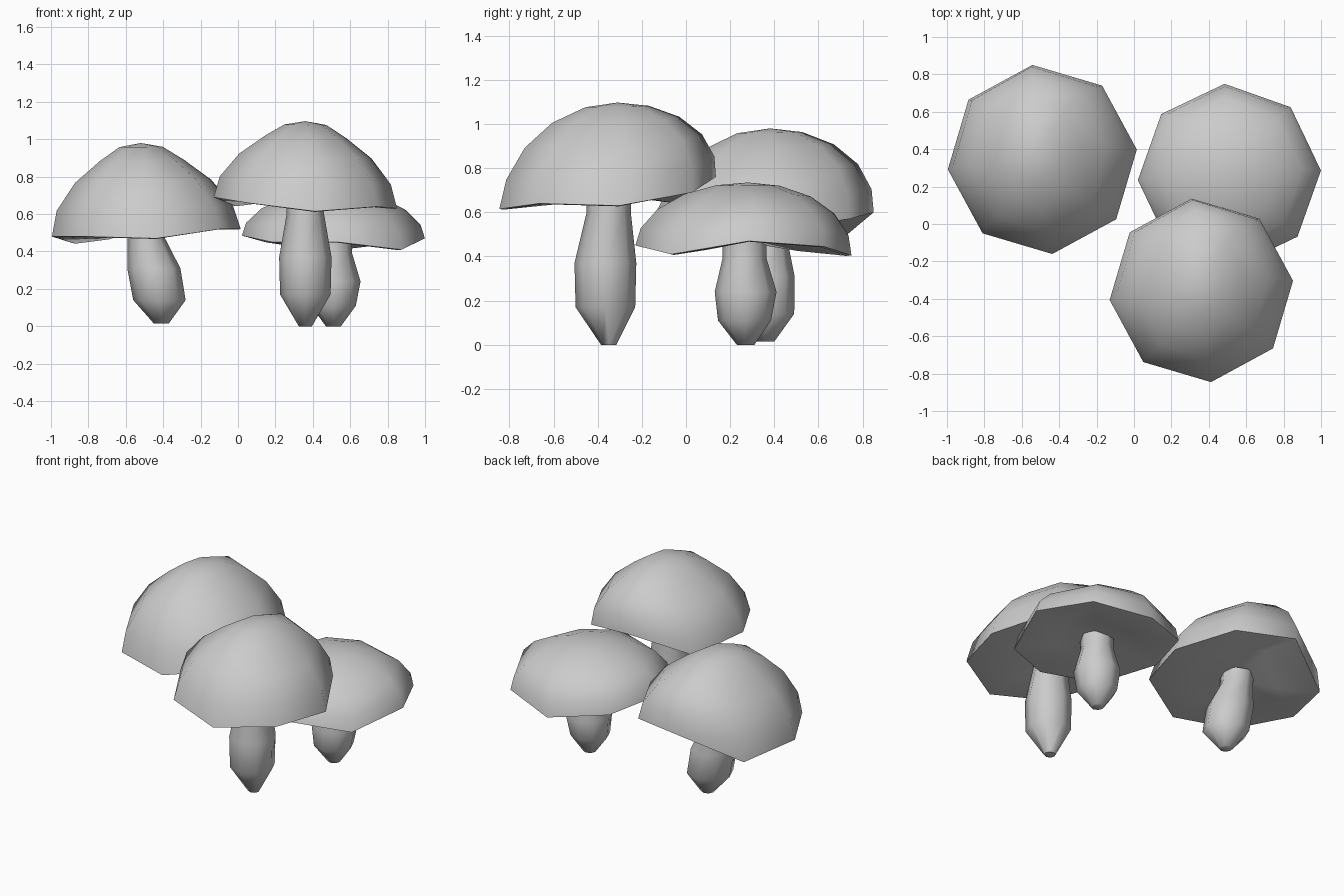
import bpy, bmesh
from math import sin, cos, radians, tau
from mathutils import Vector

if "Cube" in bpy.data.objects:
    bpy.data.objects.remove(bpy.data.objects["Cube"])

SIDES = 8
grey = bpy.data.materials.new("plain grey")
grey.use_nodes = True
grey.diffuse_color = (0.6, 0.6, 0.6, 1)
grey.node_tree.nodes["Principled BSDF"].inputs["Base Color"].default_value = (0.6, 0.6, 0.6, 1)


def loft(name, rings, start, end, sharp):
    """Skin a stack of rings, closing each end with a fan to a point."""
    bm = bmesh.new()
    loops = [[bm.verts.new(p) for p in ring] for ring in rings]
    first, last = bm.verts.new(start), bm.verts.new(end)
    for i in range(SIDES):
        j = (i + 1) % SIDES
        for a, b in zip(loops, loops[1:]):
            bm.faces.new((a[i], a[j], b[j], b[i]))
        bm.faces.new((first, loops[0][j], loops[0][i]))
        bm.faces.new((last, loops[-1][i], loops[-1][j]))
    bmesh.ops.recalc_face_normals(bm, faces=bm.faces)
    mesh = bpy.data.meshes.new(name)
    bm.to_mesh(mesh)
    bm.free()
    mesh.materials.append(grey)
    obj = bpy.data.objects.new(name, mesh)
    bpy.context.collection.objects.link(obj)
    bpy.ops.object.select_all(action="DESELECT")
    obj.select_set(True)
    bpy.context.view_layer.objects.active = obj
    bpy.ops.object.shade_smooth_by_angle(angle=radians(sharp))


def cap(name, center, radius, turn, apex, rim, pinch):
    """Domed cap over a wavy eight-sided rim; pinch narrows the upper dome sideways."""
    cx, cy = center
    top = Vector(apex)
    mean = sum(rim) / SIDES

    def ring(scale, rise=0, drop=0, squeeze=0):
        points = []
        for i, z in enumerate(rim):
            a = radians(turn) + tau * i / SIDES
            wide = radius * scale * (1 - squeeze * pinch)
            edge = Vector((cx + wide * cos(a), cy + radius * scale * sin(a), z + drop))
            shift = Vector((top.x - cx, top.y - cy, top.z - z)) * rise
            points.append(edge + shift)
        return points

    dome = [ring(cos(radians(a)), sin(radians(a)), squeeze=s)
            for a, s in ((16, 0.03), (35, 0.12), (54, 0.25), (73, 0.22))]
    under = [ring(0.5, drop=0.02), ring(0.96, drop=-0.003)]
    loft(name, under + [ring(1)] + dome, (cx, cy, mean + 0.02), top, 50)


def stem(name, profile):
    """Bulging stem; each profile entry is x, y, z, radius."""
    rings = [[(x + r * cos(tau * i / SIDES), y + r * sin(tau * i / SIDES), z)
              for i in range(SIDES)] for x, y, z, r in profile]
    loft(name, rings, profile[0][:3], profile[-1][:3], 60)


# Caps: rim heights run counter-clockwise from the +x side
cap("front_cap", (0.36, -0.355), 0.493, 6, (0.36, -0.31, 1.097),
    (0.63, 0.69, 0.76, 0.645, 0.69, 0.66, 0.615, 0.64), 1)
cap("left_back_cap", (0.51, 0.26), 0.49, 3, (0.51, 0.28, 0.735),
    (0.47, 0.445, 0.405, 0.45, 0.485, 0.45, 0.45, 0.41), 0.3)
cap("right_back_cap", (-0.49, 0.345), 0.508, 6, (-0.52, 0.38, 0.98),
    (0.52, 0.57, 0.6, 0.445, 0.48, 0.48, 0.47, 0.52), 1)

# Stems: narrow foot, swollen middle, slim neck
stem("front_stem", [(0.36, -0.35, 0, 0.035), (0.36, -0.365, 0.17, 0.135),
                    (0.36, -0.365, 0.37, 0.14), (0.36, -0.35, 0.6, 0.1),
                    (0.36, -0.35, 0.69, 0.105)])
stem("left_back_stem", [(0.51, 0.27, 0, 0.04), (0.51, 0.265, 0.11, 0.12),
                        (0.515, 0.27, 0.24, 0.14), (0.51, 0.265, 0.39, 0.1),
                        (0.51, 0.265, 0.47, 0.1)])
stem("right_back_stem", [(-0.41, 0.36, 0.015, 0.04), (-0.42, 0.35, 0.14, 0.14),
                         (-0.45, 0.35, 0.31, 0.142), (-0.49, 0.36, 0.47, 0.1),
                         (-0.5, 0.36, 0.55, 0.1)])
